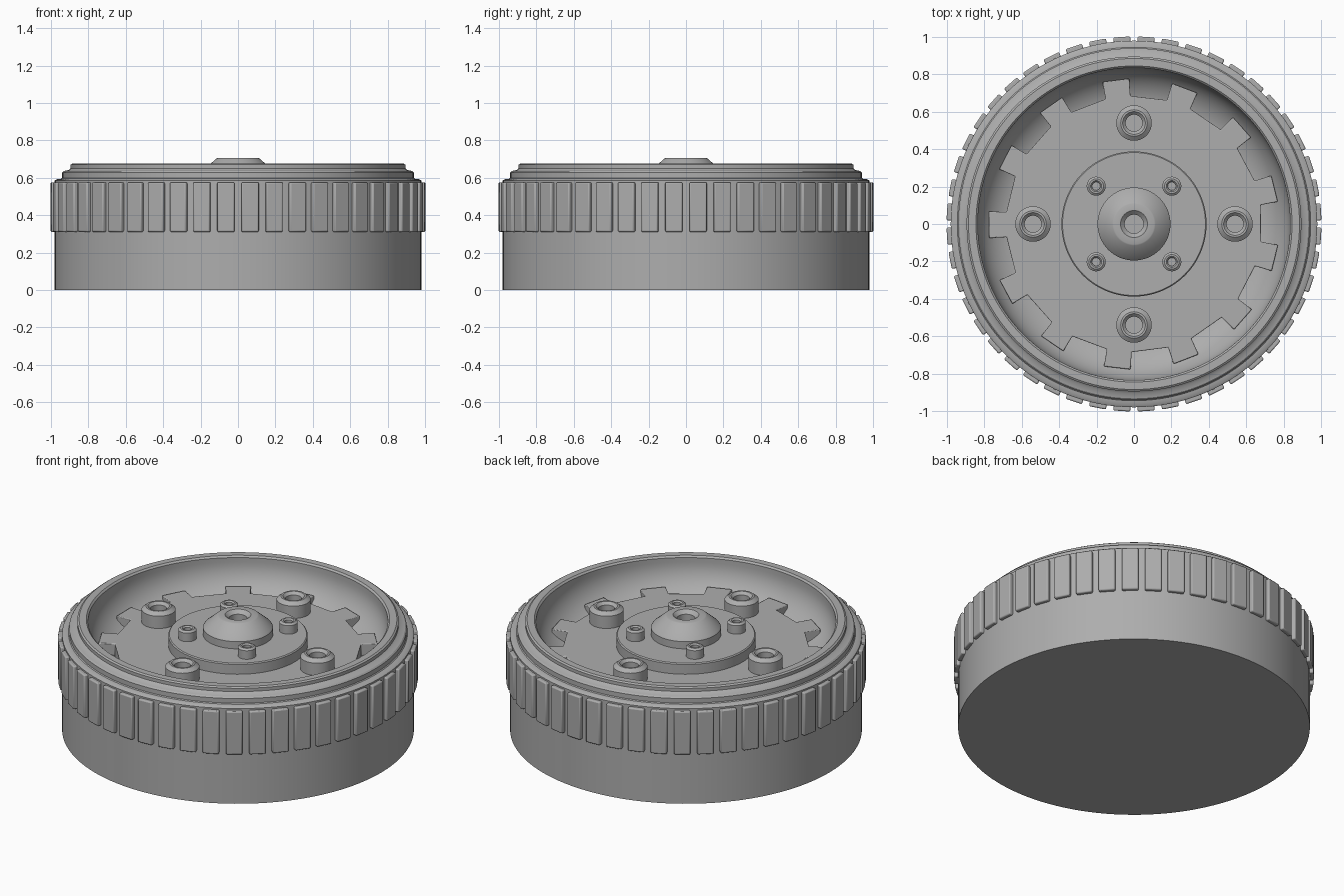
import bpy, bmesh, math
from mathutils import Matrix, Vector

cube = bpy.data.objects.get("Cube")
if cube:
    bpy.data.objects.remove(cube)

grey = bpy.data.materials.new("plain grey")
grey.use_nodes = True
grey.diffuse_color = (0.42, 0.42, 0.42, 1)
grey.node_tree.nodes["Principled BSDF"].inputs["Base Color"].default_value = (0.42, 0.42, 0.42, 1)


def finish(bm, name, bevel=0):
    """Turn a bmesh into a named, shaded object."""
    bmesh.ops.recalc_face_normals(bm, faces=bm.faces)
    mesh = bpy.data.meshes.new(name)
    bm.to_mesh(mesh)
    bm.free()
    mesh.materials.append(grey)
    obj = bpy.data.objects.new(name, mesh)
    bpy.context.collection.objects.link(obj)
    if bevel:
        mod = obj.modifiers.new("bevel", "BEVEL")
        mod.width = bevel
        mod.segments = 2
        mod.limit_method = "ANGLE"
    bpy.ops.object.select_all(action="DESELECT")
    obj.select_set(True)
    bpy.context.view_layer.objects.active = obj
    bpy.ops.object.shade_smooth_by_angle(angle=math.radians(30))
    return obj


def lathe(name, profile, steps, x=0, y=0, bevel=0):
    """Revolve (radius, height) points around a vertical axis at x, y."""
    bm = bmesh.new()
    verts = [bm.verts.new((r, 0, z)) for r, z in profile]
    edges = [bm.edges.new(pair) for pair in zip(verts, verts[1:])]
    bmesh.ops.spin(bm, geom=verts + edges, cent=(0, 0, 0), axis=(0, 0, 1),
                   angle=math.tau, steps=steps, use_merge=True)
    bmesh.ops.remove_doubles(bm, verts=bm.verts, dist=0.0001)
    bmesh.ops.translate(bm, verts=bm.verts, vec=(x, y, 0))
    return finish(bm, name, bevel)


def boss(name, x, y, base, top, radius, hole, chamfer, depth, steps):
    """Chamfered stud with a countersunk blind hole."""
    lip = radius - chamfer
    lathe(name, [(0, base), (radius, base), (radius, top - chamfer * 0.8), (lip, top),
                 (hole * 1.35, top), (hole, top - hole * 0.35),
                 (hole, top - depth), (0, top - depth)], steps, x, y)


# Drum body: stepped rim outside, curved bowl inside
steps_out = [(0, 0), (0.98, 0), (0.98, 0.585), (0.97, 0.592), (0.945, 0.595), (0.94, 0.6),
             (0.94, 0.628), (0.932, 0.636), (0.905, 0.642), (0.895, 0.65), (0.895, 0.67),
             (0.885, 0.677), (0.845, 0.677), (0.835, 0.667)]
bowl = [(0.6 + 0.235 * math.cos(a), 0.64 - 0.21 * math.sin(a))
        for a in [math.pi / 2 * i / 14 for i in range(15)]]
lathe("drum_body", steps_out + bowl + [(0, 0.43)], 128)

# Grip ribs around the side
RIBS = 48
bm = bmesh.new()
for i in range(RIBS):
    turn = Matrix.Rotation(math.tau * (i + 0.5) / RIBS, 4, "Z")
    place = turn @ Matrix.Translation((0.985, 0, 0.443))
    bmesh.ops.create_cube(bm, size=1, matrix=place @ Matrix.Diagonal((0.034, 0.092, 0.265, 1)))
finish(bm, "grip_ribs", 0.007)

# Toothed plate inside the bowl
TEETH = 13
bm = bmesh.new()
outline = []
for i in range(TEETH):
    centre = 97.2 + 360 * i / TEETH
    for radius, offset in ((0.685, -5.6), (0.778, -5.3), (0.778, 5.3), (0.685, 5.6)):
        a = math.radians(centre + offset)
        outline.append(bm.verts.new((radius * math.cos(a), radius * math.sin(a), 0.43)))
base = bm.faces.new(outline)
wall = bmesh.ops.extrude_face_region(bm, geom=[base])
bmesh.ops.translate(bm, vec=Vector((0, 0, 0.09)),
                    verts=[v for v in wall["geom"] if isinstance(v, bmesh.types.BMVert)])
finish(bm, "toothed_plate", 0.005)

# Raised centre disc and conical hub
lathe("centre_disc", [(0, 0.5), (0.388, 0.5), (0.388, 0.58), (0.382, 0.586), (0, 0.586)], 96)
lathe("hub", [(0, 0.57), (0.195, 0.57), (0.195, 0.63), (0.188, 0.64), (0.115, 0.703),
              (0.108, 0.706), (0.072, 0.706), (0.05, 0.685), (0.05, 0.64), (0, 0.64)], 64)

# Four large studs on the plate, four small ones on the disc
for i in range(4):
    a = math.pi / 2 * i
    boss(f"large_stud_{i + 1}", 0.54 * math.cos(a), 0.54 * math.sin(a),
         0.51, 0.615, 0.095, 0.045, 0.024, 0.06, 40)
    b = a + math.pi / 4
    boss(f"small_stud_{i + 1}", 0.286 * math.cos(b), 0.286 * math.sin(b),
         0.58, 0.648, 0.051, 0.022, 0.012, 0.035, 28)
